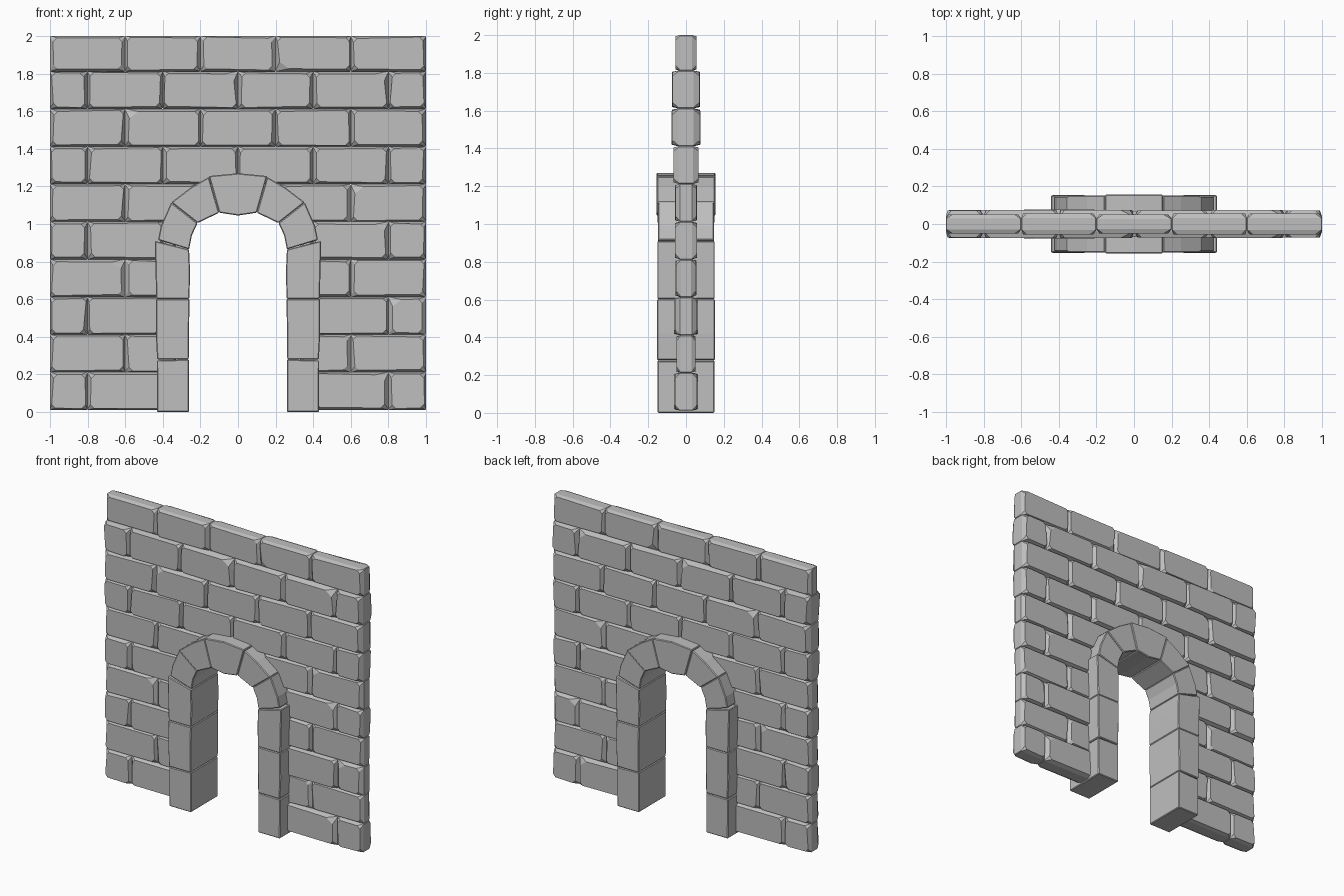
import bpy, bmesh, random

random.seed(4)
cube = bpy.data.objects.get("Cube")
if cube:
    bpy.data.objects.remove(cube, do_unlink=True)

stone = bpy.data.materials.new("grey_stone")
stone.use_nodes = True
GREY = (0.52, 0.52, 0.52, 1)
stone.diffuse_color = GREY
bsdf = stone.node_tree.nodes["Principled BSDF"]
bsdf.inputs["Base Color"].default_value = GREY
bsdf.inputs["Roughness"].default_value = 0.9


def loft(name, rings):
    """Skin a row of matching rings and cap both ends."""
    bm = bmesh.new()
    loops = [[bm.verts.new(p) for p in ring] for ring in rings]
    n = len(loops[0])
    for a, b in zip(loops, loops[1:]):
        for i in range(n):
            j = (i + 1) % n
            bm.faces.new((a[i], a[j], b[j], b[i]))
    bm.faces.new(loops[0])
    bm.faces.new(loops[-1])
    bmesh.ops.recalc_face_normals(bm, faces=bm.faces)
    mesh = bpy.data.meshes.new(name)
    bm.to_mesh(mesh)
    bm.free()
    mesh.materials.append(stone)
    obj = bpy.data.objects.new(name, mesh)
    bpy.context.collection.objects.link(obj)
    return obj


def brick(name, x0, x1, z0, z1, depth, chip=None):
    """Stone with worn, tapering rims; chip names a broken corner."""
    outer = [("bl", x0, z0, 1, 1), ("br", x1, z0, -1, 1),
             ("tr", x1, z1, -1, -1), ("tl", x0, z1, 1, -1)]
    face = []
    for corner, x, z, sx, sz in outer:
        dx, dz = random.uniform(0.008, 0.022), random.uniform(0.006, 0.014)
        if corner == chip:
            # Broken corner becomes a slanted edge
            cut = [(x + sx * 0.022, z + sz * 0.05), (x + sx * 0.07, z + sz * 0.014)]
        else:
            cut = [(x + sx * dx, z + sz * (dz + 0.02)), (x + sx * (dx + 0.02), z + sz * dz)]
        face += cut if corner in ("bl", "tr") else cut[::-1]
    # Rim follows the face points out to the brick's full size
    rim = []
    for corner, x, z, sx, sz in outer:
        pair = [(x, z + sz * 0.004), (x + sx * 0.004, z)]
        rim += pair if corner in ("bl", "tr") else pair[::-1]
    # Ring order starts each corner on the edge it arrives along
    levels = [(-depth, face), (-depth * 0.55, rim), (depth * 0.55, rim), (depth, face)]
    loft(name, [[(x, y, z) for x, z in ring] for y, ring in levels])


# Wall: ten courses in running bond, open behind the arch
DEPTHS = [0.06, 0.052, 0.06, 0.052, 0.06, 0.055, 0.062, 0.072, 0.07, 0.052]
CHIPS = {(0, 0.4): "tr", (2, 0.8): "tl", (4, 0.4): "tr", (3, -1.0): "tr",
         (5, 0.6): "tl", (7, -0.6): "tl", (8, -0.4): "tr", (8, 0.4): "tr",
         (9, 0.2): "bl"}
for row, depth in enumerate(DEPTHS):
    shift = 0.2 if row % 2 == 0 else 0.4
    joints = [-1.0]
    x = -1 + shift
    while x < 0.99:
        joints.append(round(x, 2))
        x += 0.4
    joints.append(1.0)
    gap = 0.33 if row < 5 else 0.22 if row == 5 else 0
    z0 = 0.012 + 0.2 * row
    z1 = min(z0 + 0.2, 2.0)
    for a, b in zip(joints, joints[1:]):
        chip = CHIPS.get((row, a))
        # Keep only the stretches outside the doorway
        spans = [(a, min(b, -gap)), (max(a, gap), b)] if gap else [(a, b)]
        for s, e in spans:
            if e - s > 0.05:
                brick("wall_brick", s, e, z0, z1,
                      depth + random.uniform(-0.003, 0.005), chip)


def arch_block(name, outline, depth):
    """Thick dressed stone cut from a front outline."""
    obj = loft(name, [[(x, y, z) for x, z in outline] for y in (-depth, depth)])
    bevel = obj.modifiers.new("worn_edges", "BEVEL")
    bevel.width = 0.005
    bevel.segments = 1
    bevel.limit_method = "ANGLE"


# Arch: matching stones on both sides of the doorway
SIDE_STONES = [
    ("arch_foot", [(0.26, 0), (0.43, 0), (0.432, 0.275), (0.26, 0.28)], 0.15),
    ("arch_jamb", [(0.262, 0.28), (0.43, 0.28), (0.437, 0.42), (0.435, 0.602), (0.258, 0.602)], 0.154),
    ("arch_springer", [(0.258, 0.602), (0.435, 0.602), (0.442, 0.91), (0.26, 0.865), (0.255, 0.75)], 0.152),
    ("arch_haunch", [(0.26, 0.865), (0.425, 0.915), (0.41, 0.99), (0.355, 1.115), (0.215, 1.005), (0.245, 0.94)], 0.147),
    ("arch_shoulder", [(0.215, 1.005), (0.355, 1.115), (0.25, 1.195), (0.155, 1.25), (0.1, 1.06)], 0.152),
]
for side, sign in (("right", -1), ("left", 1)):
    for name, outline, depth in SIDE_STONES:
        arch_block(side + "_" + name, [(sign * x, z) for x, z in outline], depth)
arch_block("keystone", [(-0.1, 1.06), (0, 1.045), (0.1, 1.06), (0.155, 1.255),
                        (0.0, 1.27), (-0.155, 1.255)], 0.156)
